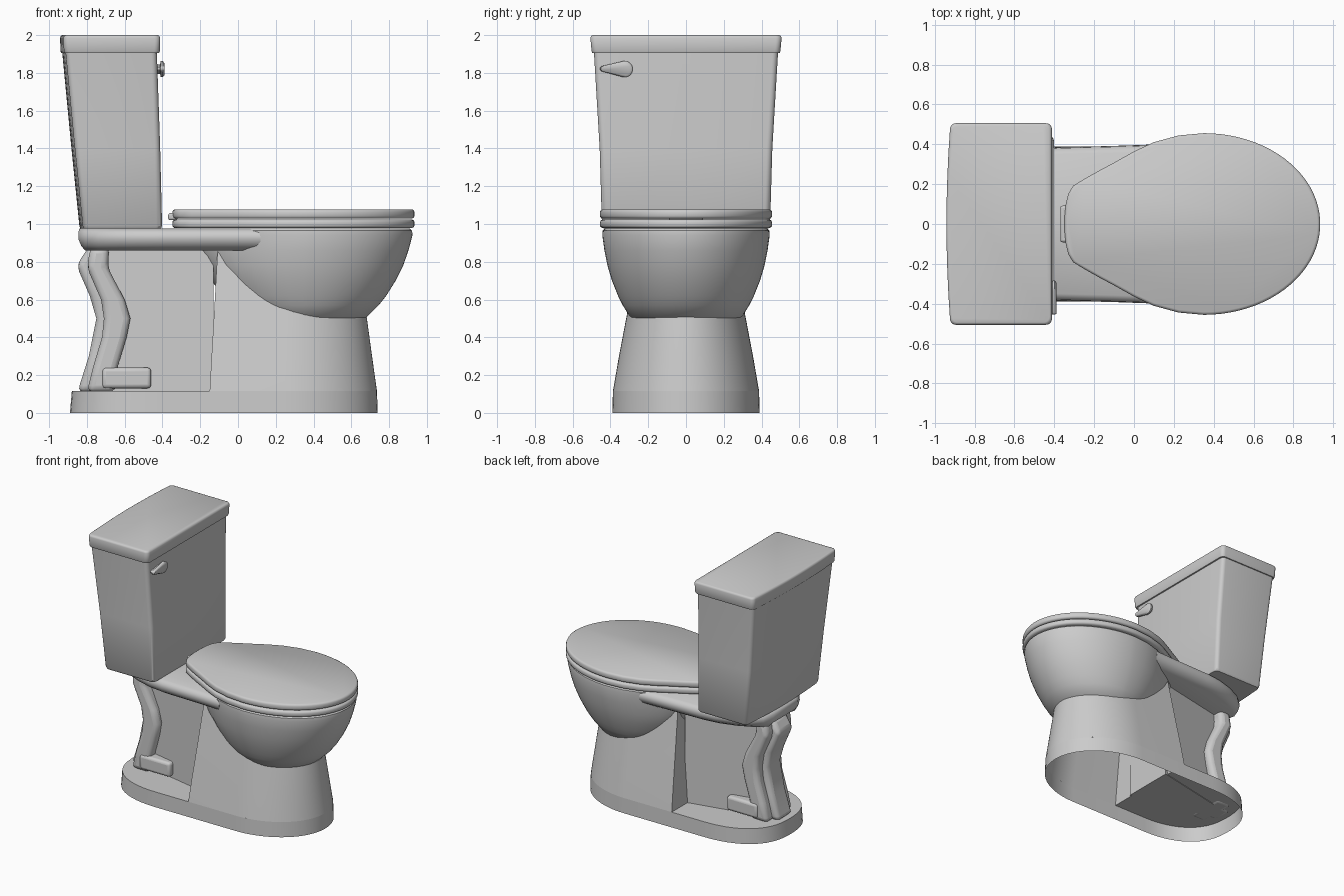
import bpy, bmesh, math
from mathutils import Vector

if "Cube" in bpy.data.objects:
    bpy.data.objects.remove(bpy.data.objects["Cube"])

grey = bpy.data.materials.new("porcelain grey")
grey.use_nodes = True
COLOUR = (0.6, 0.6, 0.6, 1)
grey.diffuse_color = COLOUR
grey.node_tree.nodes["Principled BSDF"].inputs["Base Color"].default_value = COLOUR


def finish(name, bm, bevel=0, angle=35):
    bmesh.ops.recalc_face_normals(bm, faces=bm.faces)
    mesh = bpy.data.meshes.new(name)
    bm.to_mesh(mesh)
    bm.free()
    mesh.materials.append(grey)
    ob = bpy.data.objects.new(name, mesh)
    bpy.context.collection.objects.link(ob)
    if bevel:
        mod = ob.modifiers.new("rounded edges", 'BEVEL')
        mod.width, mod.segments, mod.limit_method = bevel, 3, 'ANGLE'
    bpy.ops.object.select_all(action='DESELECT')
    ob.select_set(True)
    bpy.context.view_layer.objects.active = ob
    bpy.ops.object.shade_smooth_by_angle(angle=math.radians(angle))
    return ob


def loft(levels, bottom=True, top=True):
    """Skin a stack of (z, outline) levels that share a point count."""
    bm = bmesh.new()
    rings = [[bm.verts.new((x, y, z)) for x, y in pts] for z, pts in levels]
    n = len(rings[0])
    for a, b in zip(rings, rings[1:]):
        for i in range(n):
            j = (i + 1) % n
            bm.faces.new((a[i], a[j], b[j], b[i]))
    if bottom:
        bm.faces.new(rings[0])
    if top:
        bm.faces.new(rings[-1])
    return bm


def prism(outline, z0, z1):
    return loft([(z0, outline), (z1, outline)])


def rect(x0, x1, w):
    return [(x0, -w), (x1, -w), (x1, w), (x0, w)]


def mirrored(half):
    return half + [(x, -y) for x, y in reversed(half)]


# Egg outline: elliptical nose, straight tapered heel
HEEL = [(0, 1), (.18, .975), (.36, .9), (.5, .8), (.64, .68), (.75, .59), (.86, .495),
        (.94, .42), (.975, .33), (.992, .22), (1, .09)]


def egg(front, back, w, taper=1, cx=.35):
    half = []
    for i in range(20):
        a = math.radians(2 + 88 * i / 20)
        half.append((cx + (front - cx) * math.cos(a), w * math.sin(a)))
    for u, v in HEEL:
        v = taper * v + (1 - taper) * math.sqrt(max(1 - u * u, .004))
        half.append((cx - (cx - back) * u, w * v))
    return mirrored(half)


# Foot outline: rounded nose and rounded, squarer tail
def foot(front, back, w):
    half = []
    for i in range(18):
        a = math.radians(2 + 88 * i / 17)
        half.append((.25 + (front - .25) * math.cos(a), w * math.sin(a)))
    for i in range(14):
        a = math.radians(88 * i / 13)
        half.append((-.42 + (back + .42) * math.sin(a) ** .9, w * math.cos(a) ** .8))
    return mirrored(half)


# Hollow base with a ledge behind the pedestal
bm = loft([(0, foot(.74, -.89, .39)), (.115, foot(.736, -.88, .387))], bottom=False)
bmesh.ops.bisect_plane(bm, geom=bm.verts[:] + bm.edges[:] + bm.faces[:],
                       plane_co=(-.15, 0, 0), plane_no=(1, 0, 0))
bm.normal_update()
front_top = [f for f in bm.faces if abs(f.normal.z) > .9 and f.calc_center_median().x > -.15]
bmesh.ops.delete(bm, geom=front_top, context='FACES')
finish("base", bm)


# Pedestal: D-shaped tapering column with a flat back
def column(front, back, w):
    half = [(.25 + (front - .25) * math.cos(math.radians(a)), w * math.sin(math.radians(a)))
            for a in range(2, 91, 4)]
    return mirrored(half + [(back, w)])


finish("pedestal", loft([(.115, column(.736, -.15, .387)), (.3, column(.71, -.14, .355)),
                         (.52, column(.68, -.127, .313)), (.7, column(.65, -.117, .28)),
                         (.86, column(.62, -.108, .25))], bottom=False))

# Recessed core wall and trapway behind the pedestal
finish("core_wall", prism([(-.7, -.08), (-.13, -.2), (-.13, .2), (-.7, .08)], .11, .88))


def trap(name, stations, w):
    finish(name, loft([(z, rect(x0, x1, w)) for z, x0, x1 in stations]), bevel=.035, angle=50)


trap("trapway_rib", [(.11, -.80, -.65), (.25, -.765, -.635), (.4, -.72, -.59), (.5, -.71, -.57),
                     (.6, -.725, -.6), (.77, -.8, -.69), (.88, -.78, -.68)], .16)
trap("trapway_back_ridge", [(.11, -.85, -.7), (.3, -.79, -.65), (.5, -.75, -.62),
                            (.62, -.785, -.65), (.78, -.855, -.7), (.88, -.79, -.7)], .09)
finish("trapway_foot", prism(rect(-.72, -.46, .17), .13, .24), bevel=.02)

# Bowl
finish("bowl", loft([
    (.485, egg(.62, .12, .25, 0)), (.505, egg(.68, .07, .295, 0)),
    (.57, egg(.745, -.03, .335, 0)), (.62, egg(.785, -.08, .36, .1)),
    (.7, egg(.835, -.14, .392, .2)), (.78, egg(.875, -.2, .416, .4)),
    (.86, egg(.903, -.24, .432, .7)), (.94, egg(.924, -.29, .443, 1)),
    (.965, egg(.922, -.3, .441, 1)), (.975, egg(.91, -.3, .43, 1))]))


# Deck that carries the tank
def deck(inset, rear):
    side = [(.12, .4), (-.1, .392), (-.38, .385), (-.5, .37), (-.62, .335),
            (-.74, .28), (-.81, .22)]
    return mirrored([(x, y - inset) for x, y in side] + [(rear, .15 - inset)])


finish("deck", loft([(.86, deck(.06, -.79)), (.885, deck(.02, -.83)), (.92, deck(0, -.845)),
                     (.955, deck(.005, -.845)), (.975, deck(.035, -.84))]), angle=60)


# Seat and lid: stacked egg slabs with rounded rims
def slab(name, z0, z1):
    r = .014
    full, small = egg(.935, -.348, .456), egg(.935 - r, -.348 + r, .456 - r)
    mid = egg(.931, -.344, .452)
    finish(name, loft([(z0, small), (z0 + r * .4, mid), (z0 + r, full), (z1 - r, full),
                       (z1 - r * .4, mid), (z1, small)]), angle=50)


slab("seat", .978, 1.024)
slab("seat_lid", 1.028, 1.078)
finish("hinge", prism(rect(-.37, -.32, .092), 1.02, 1.058), bevel=.012)


# Tank outline: rounded corners, slightly bowed back
def tank_outline(back, front, w, r=.03, bow=.018):
    half = []
    for i in range(6):
        a = math.pi / 2 * i / 5
        half.append((front - r + r * math.cos(a + 0), w - r + r * math.sin(a)))
    for i in range(6):
        a = math.pi / 2 * (1 + i / 5)
        half.append((back + bow + r + r * math.cos(a), w - r + r * math.sin(a)))
    half += [(back + bow * (1 - t) ** 2 * .9 + bow * .1 * (1 - t), (w - r) * (1 - t))
             for t in (.25, .5, .75, .95)]
    return mirrored([(front, .02)] + half)


finish("tank", loft([(.975, tank_outline(-.835, -.408, .435)), (.99, tank_outline(-.84, -.402, .445)),
                     (1.4, tank_outline(-.882, -.412, .457)),
                     (1.92, tank_outline(-.932, -.43, .488))]))
finish("tank_lid", loft([(1.905, tank_outline(-.936, -.418, .496)), (1.915, tank_outline(-.94, -.414, .5)),
                         (1.985, tank_outline(-.942, -.412, .506)),
                         (1.996, tank_outline(-.938, -.417, .502)),
                         (2.0, tank_outline(-.93, -.425, .494))]), angle=50)

# Flush handle: round hub with a tapered lever
hub, tip, half_count = Vector((-.325, 1.82)), Vector((-.44, 1.822)), 12
bm = bmesh.new()
rings = []
for x, grow in ((-.435, .6), (-.412, .6), (-.41, 1), (-.398, 1), (-.39, .75)):
    ring = []
    for centre, radius, start in ((hub, .043, -105), (tip, .015, 75)):
        for i in range(half_count):
            a = math.radians(start + 210 * i / 11 if centre is hub else start + 30 + 150 * i / 11)
            p = centre + Vector((math.cos(a), math.sin(a))) * radius * grow
            ring.append(bm.verts.new((x, p.x, p.y)))
    rings.append(ring)
for a, b in zip(rings, rings[1:]):
    for i in range(len(a)):
        j = (i + 1) % len(a)
        bm.faces.new((a[i], a[j], b[j], b[i]))
bm.faces.new(rings[0])
bm.faces.new(rings[-1])
finish("flush_handle", bm, angle=50)
